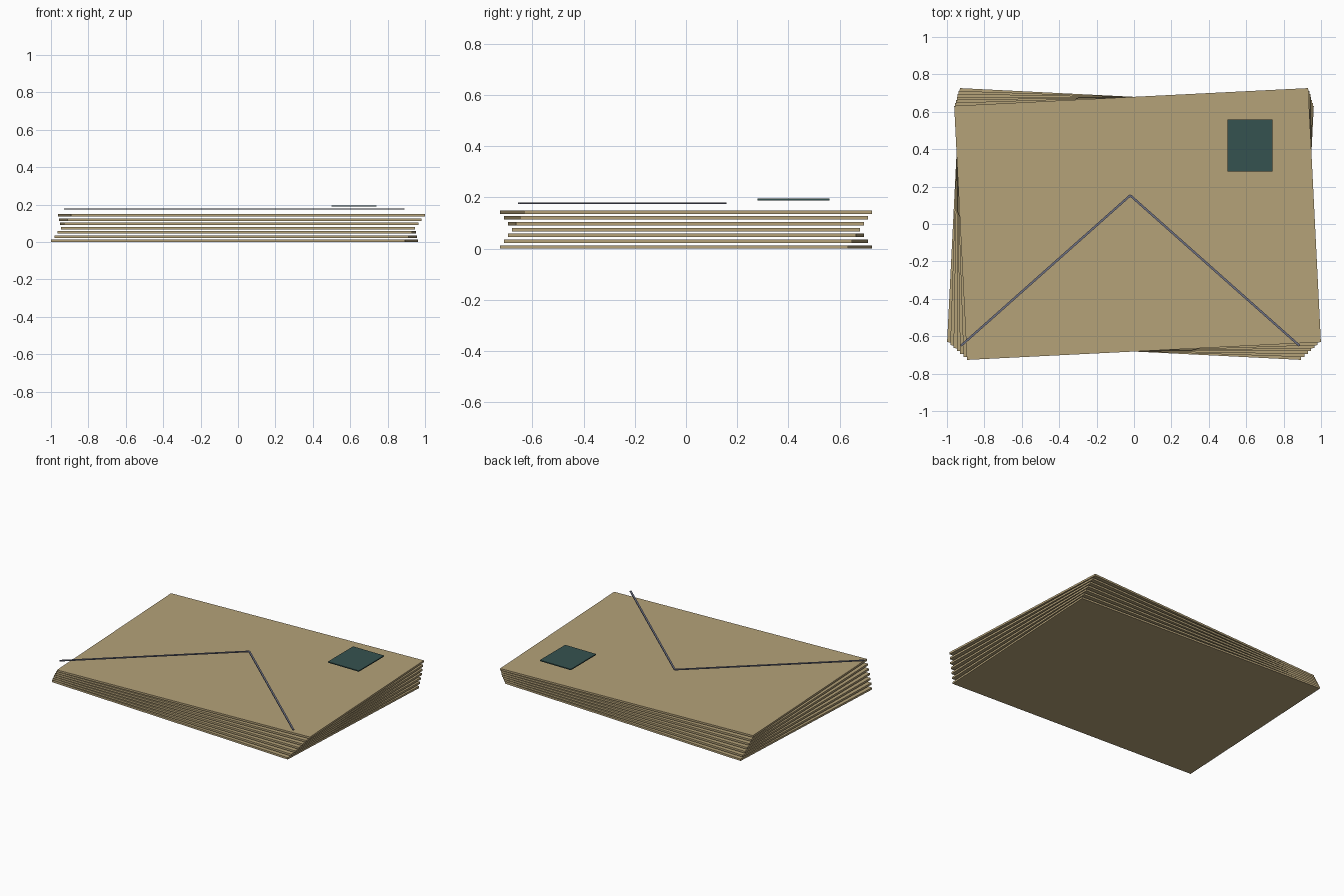
import bpy
import math

if "Cube" in bpy.data.objects:
    bpy.data.objects.remove(bpy.data.objects["Cube"])


def material(name, rgb):
    m = bpy.data.materials.new(name)
    m.diffuse_color = (*rgb, 1.0)
    m.use_nodes = True
    m.node_tree.nodes["Principled BSDF"].inputs["Base Color"].default_value = m.diffuse_color
    return m


paper = material("tan paper", (0.46, 0.36, 0.19))
teal = material("dark teal", (0.036, 0.085, 0.080))
slate = material("slate grey", (0.15, 0.16, 0.22))


def box(name, size, loc, angle, mat):
    bpy.ops.mesh.primitive_cube_add(size=1, location=loc, rotation=(0, 0, angle))
    ob = bpy.context.object
    ob.name = name
    ob.scale = size
    bpy.ops.object.transform_apply(location=False, rotation=False, scale=True)
    ob.data.materials.append(mat)
    return ob


# Fanned stack of seven envelopes, each turned and shifted a little more
THICK, STEP, COUNT = 0.0135, 0.0227, 7
for i in range(COUNT):
    t = (i - 3) / 3
    box(f"envelope_{i + 1}", (1.895, 1.36, THICK),
        (0.019 * t, 0, THICK / 2 + STEP * i), 0.05 * t, paper)

# Flap fold lines: two thin strips meeting at the flap tip
tip = (-0.02, 0.153)
for name, end in (("flap_line_left", (-0.924, -0.65)),
                  ("flap_line_right", (0.884, -0.65))):
    dx, dy = tip[0] - end[0], tip[1] - end[1]
    box(name, (math.hypot(dx, dy) + 0.004, 0.012, 0.006),
        ((tip[0] + end[0]) / 2, (tip[1] + end[1]) / 2, 0.177),
        math.atan2(dy, dx), slate)

# Postage stamp plate
box("stamp", (0.24, 0.28, 0.007), (0.62, 0.42, 0.1925), 0, teal)
